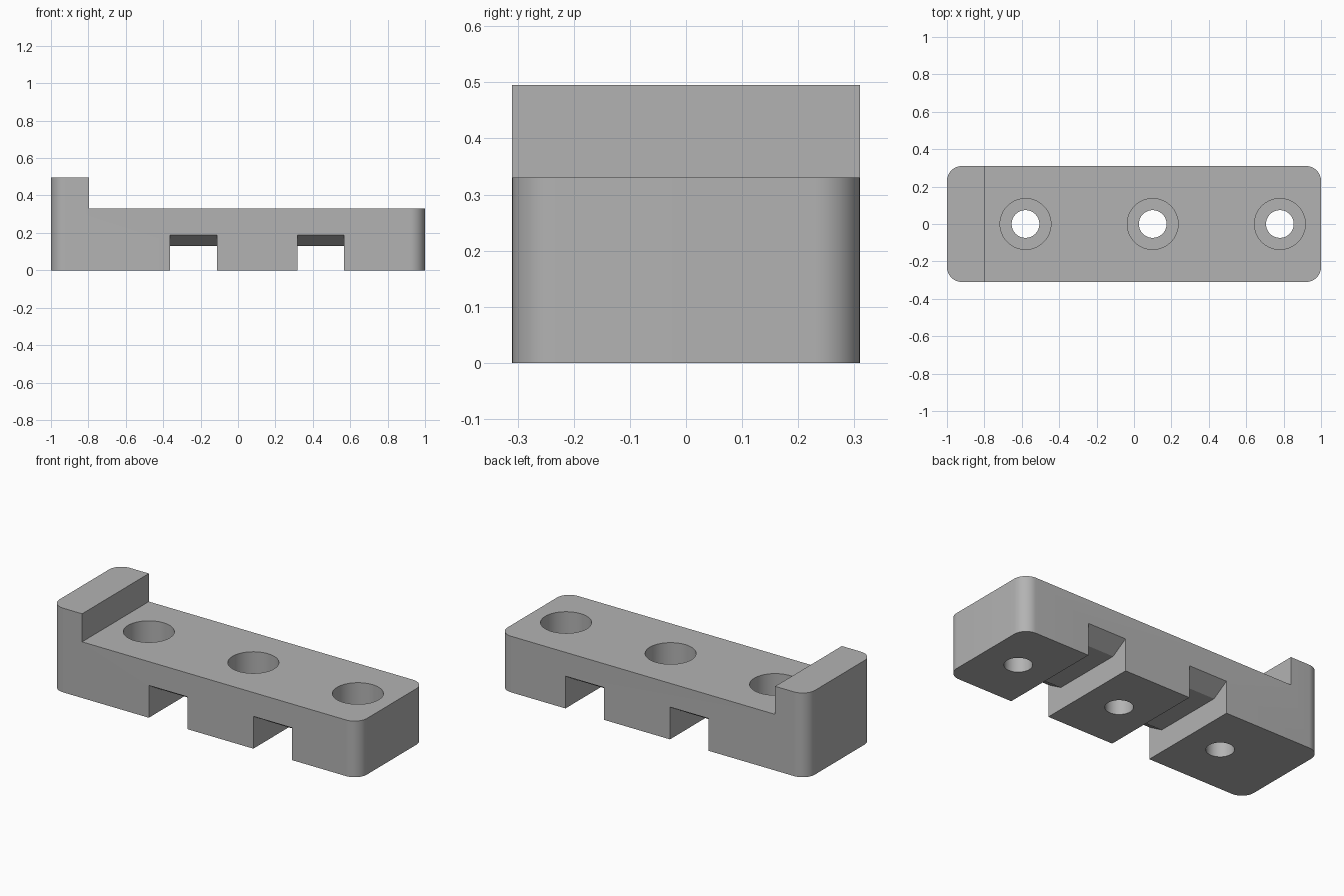
import bpy, bmesh, math

if "Cube" in bpy.data.objects:
    bpy.data.objects.remove(bpy.data.objects["Cube"])

L, W, H, LIP = 1.0, 0.31, 0.33, 0.495   # half length, half width, deck height, lip height
R = 0.08                                # corner radius

grey = bpy.data.materials.new("light_grey")
grey.diffuse_color = (0.45, 0.45, 0.45, 1)
grey.use_nodes = True
grey.node_tree.nodes["Principled BSDF"].inputs["Base Color"].default_value = grey.diffuse_color


def prism(name, points, sweep):
    """Extrude a closed outline of 3D points along a vector."""
    bm = bmesh.new()
    face = bm.faces.new([bm.verts.new(p) for p in points])
    ext = bmesh.ops.extrude_face_region(bm, geom=[face])
    verts = [v for v in ext["geom"] if isinstance(v, bmesh.types.BMVert)]
    bmesh.ops.translate(bm, verts=verts, vec=sweep)
    bmesh.ops.recalc_face_normals(bm, faces=bm.faces)
    mesh = bpy.data.meshes.new(name)
    bm.to_mesh(mesh)
    bm.free()
    obj = bpy.data.objects.new(name, mesh)
    bpy.context.collection.objects.link(obj)
    mesh.materials.append(grey)
    return obj


def circle(cx, cy, z, r, n=64):
    return [(cx + r * math.cos(2 * math.pi * i / n),
             cy + r * math.sin(2 * math.pi * i / n), z) for i in range(n)]


# Body with rounded vertical corners
outline = []
for k, (sx, sy) in enumerate([(1, 1), (-1, 1), (-1, -1), (1, -1)]):
    for i in range(13):
        a = math.pi / 2 * (k + i / 12)
        outline.append((sx * (L - R) + R * math.cos(a),
                        sy * (W - R) + R * math.sin(a), 0))
body = prism("mounting_block", outline, (0, 0, LIP))

cutters = []

# Lower deck beside the end lip
cutters.append(prism("deck_cutter", [(-0.797, -1, H), (2, -1, H), (2, 1, H), (-0.797, 1, H)],
                     (0, 0, 1)))

# Underside slots, with ceilings that flare upward at both ends
slope = 0.06 / 0.10
rise = 0.19 + slope * 0.1
slot = [(-W - 0.1, -0.1), (W + 0.1, -0.1), (W + 0.1, rise),
        (W - 0.1, 0.13), (0.1 - W, 0.13), (-W - 0.1, rise)]
for x0 in (-0.363, 0.317):
    cutters.append(prism("slot_cutter", [(x0, y, z) for y, z in slot], (0.25, 0, 0)))

# Counterbored bolt holes
for x in (-0.58, 0.10, 0.78):
    cutters.append(prism("shaft_cutter", circle(x, 0, -0.1, 0.074), (0, 0, 1)))
    cutters.append(prism("counterbore_cutter", circle(x, 0, 0.15, 0.136), (0, 0, 1)))

# Cut the body and clear the helpers away
bpy.context.view_layer.objects.active = body
body.select_set(True)
for cutter in cutters:
    mod = body.modifiers.new("cut", 'BOOLEAN')
    mod.operation = 'DIFFERENCE'
    mod.solver = 'EXACT'
    mod.object = cutter
    bpy.ops.object.modifier_apply(modifier=mod.name)
    bpy.data.objects.remove(cutter)

body.data.materials.clear()
body.data.materials.append(grey)
for p in body.data.polygons:
    p.material_index = 0
bpy.ops.object.shade_smooth_by_angle(angle=math.radians(25))
